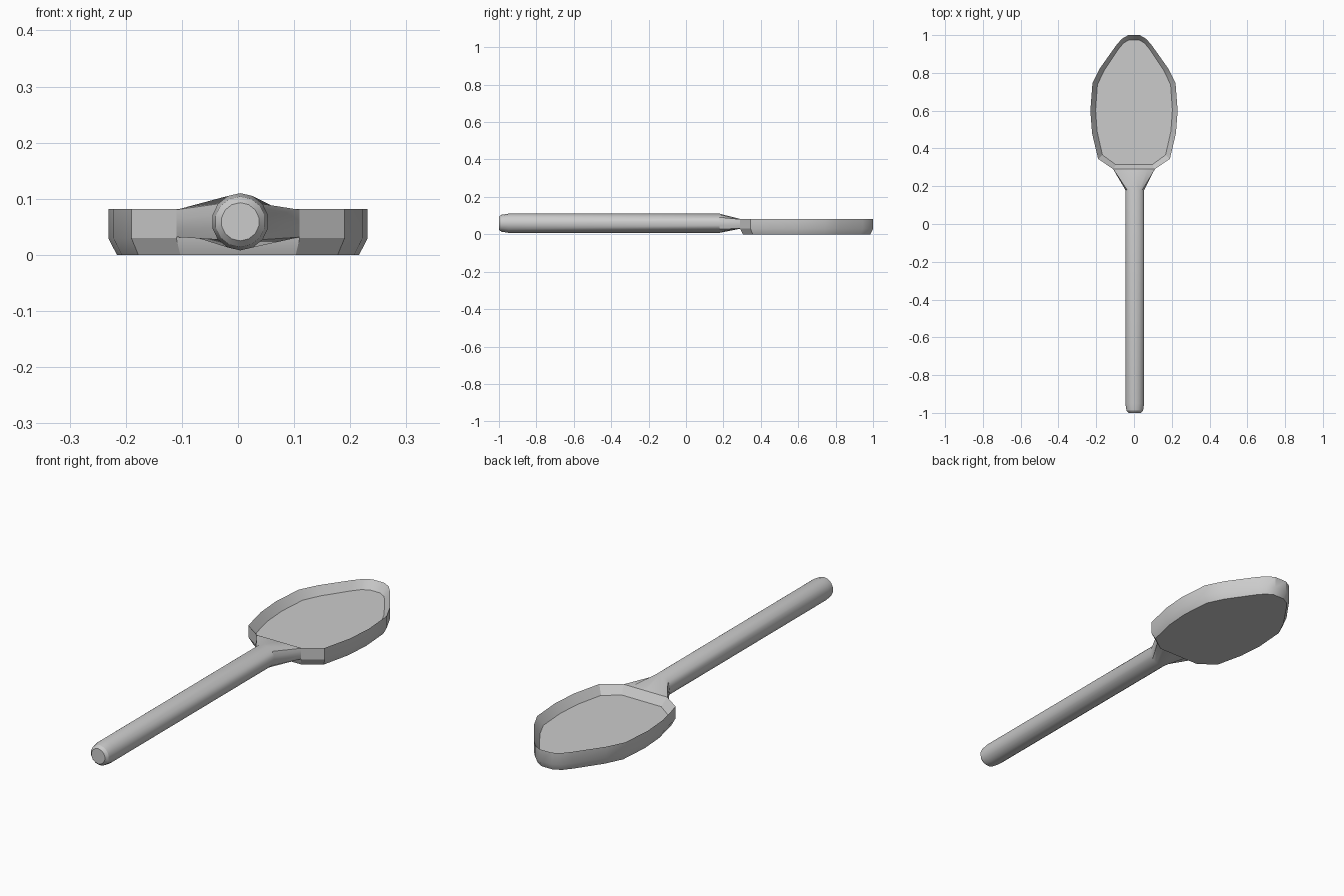
import bpy, bmesh
from math import sin, cos, pi, radians

if "Cube" in bpy.data.objects:
    bpy.data.objects.remove(bpy.data.objects["Cube"])


def loft(name, rings, cap_start=True, cap_end=True):
    bm = bmesh.new()
    loops = [[bm.verts.new(p) for p in ring] for ring in rings]
    n = len(loops[0])
    for a, b in zip(loops, loops[1:]):
        for i in range(n):
            j = (i + 1) % n
            bm.faces.new((a[i], a[j], b[j], b[i]))
    if cap_start:
        bm.faces.new(loops[0][::-1])
    if cap_end:
        bm.faces.new(loops[-1])
    bmesh.ops.recalc_face_normals(bm, faces=bm.faces[:])
    mesh = bpy.data.meshes.new(name)
    bm.to_mesh(mesh)
    bm.free()
    obj = bpy.data.objects.new(name, mesh)
    bpy.context.collection.objects.link(obj)
    return obj


def clamp(v):
    return max(-1.0, min(1.0, v))


# Spoon bowl: half outline mirrored, bevelled underside, shallow dish on top
half = [(0.11, 0.29), (0.19, 0.345), (0.222, 0.48), (0.231, 0.60),
        (0.22, 0.745), (0.18, 0.825), (0.095, 0.945), (0.065, 0.98), (0.03, 1.0)]
outline = half + [(-x, y) for x, y in reversed(half)]


def bowl_ring(sx, sy, z):
    return [(x * sx, 0.64 + (y - 0.64) * sy, z) for x, y in outline]


bowl = loft("spoon_bowl", [bowl_ring(0.935, 0.96, 0.0), bowl_ring(1, 1, 0.03),
                           bowl_ring(1, 1, 0.082), bowl_ring(0.88, 0.93, 0.045)])

# Handle: round rod with a rounded end, flaring into a flat neck at the bowl
SIDES = 14
CX, CZ = 0.004, 0.059
angles = [pi / 2 + 2 * pi * i / SIDES for i in range(SIDES)]
profile = [(-1.0, 0.034), (-0.988, 0.045), (-0.95, 0.051), (0.18, 0.051)]
rings = [[(CX + r * cos(a), y, CZ + r * sin(a)) for a in angles] for y, r in profile]
rings.append([(0.11 * clamp(1.5 * cos(a)), 0.29, 0.056 + 0.026 * clamp(1.5 * sin(a)))
              for a in angles])
handle = loft("handle", rings, cap_end=False)

# Smooth shading with sharp edges kept
for obj in (bowl, handle):
    bpy.ops.object.select_all(action='DESELECT')
    obj.select_set(True)
    bpy.context.view_layer.objects.active = obj
    bpy.ops.object.shade_smooth_by_angle(angle=radians(28))
